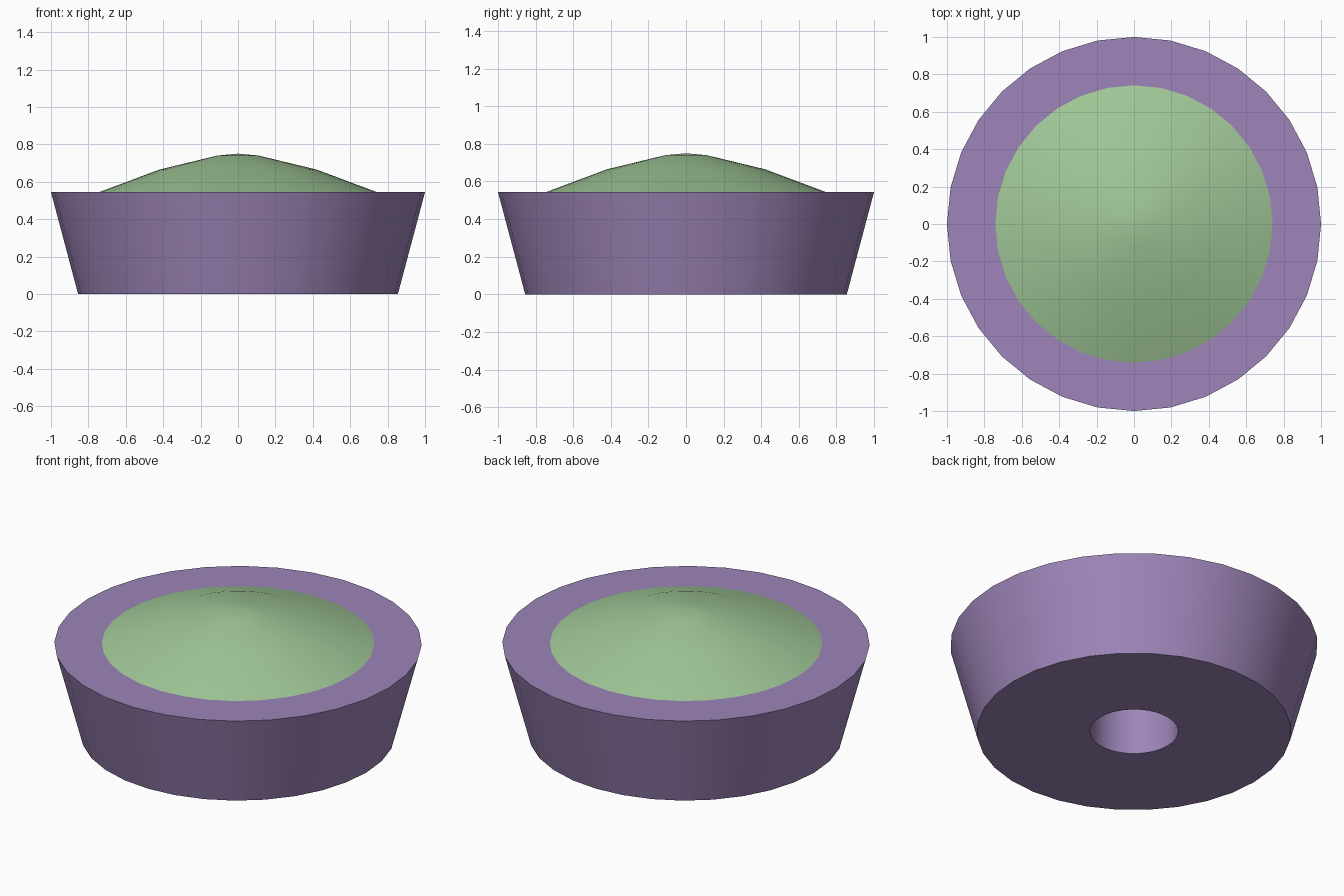
import bpy, math

if "Cube" in bpy.data.objects:
    bpy.data.objects.remove(bpy.data.objects["Cube"])

SEGMENTS = 32


def material(name, rgb):
    m = bpy.data.materials.new(name)
    m.diffuse_color = (*rgb, 1)
    m.use_nodes = True
    m.node_tree.nodes["Principled BSDF"].inputs["Base Color"].default_value = m.diffuse_color
    return m


def lathe(name, profile, mat, closed=False):
    """Spin a (radius, height) profile around z; radius 0 makes a pole."""
    verts, rings, faces = [], [], []
    for r, z in profile:
        if r == 0:
            rings.append([len(verts)] * SEGMENTS)
            verts.append((0, 0, z))
        else:
            rings.append(list(range(len(verts), len(verts) + SEGMENTS)))
            for i in range(SEGMENTS):
                a = 2 * math.pi * i / SEGMENTS
                verts.append((r * math.cos(a), r * math.sin(a), z))
    pairs = list(zip(rings, rings[1:]))
    if closed:
        pairs.append((rings[-1], rings[0]))
    for lo, hi in pairs:
        for i in range(SEGMENTS):
            j = (i + 1) % SEGMENTS
            faces.append(list(dict.fromkeys((lo[i], lo[j], hi[j], hi[i]))))
    mesh = bpy.data.meshes.new(name)
    mesh.from_pydata(verts, [], faces)
    mesh.materials.append(mat)
    obj = bpy.data.objects.new(name, mesh)
    bpy.context.collection.objects.link(obj)
    bpy.ops.object.select_all(action='DESELECT')
    obj.select_set(True)
    bpy.context.view_layer.objects.active = obj
    bpy.ops.object.shade_smooth_by_angle(angle=math.radians(30))
    return obj


purple = material("muted purple", (0.34, 0.235, 0.48))
green = material("soft green", (0.35, 0.57, 0.31))

# Flared body with a round hole up the middle
lathe("body", [(0.24, 0), (0.855, 0), (1.0, 0.545), (0.24, 0.545)], purple, closed=True)

# Low domed mound on top, closed underneath
lathe("mound", [(0, 0.54), (0.755, 0.54), (0.42, 0.665), (0.11, 0.74), (0, 0.75)], green)
